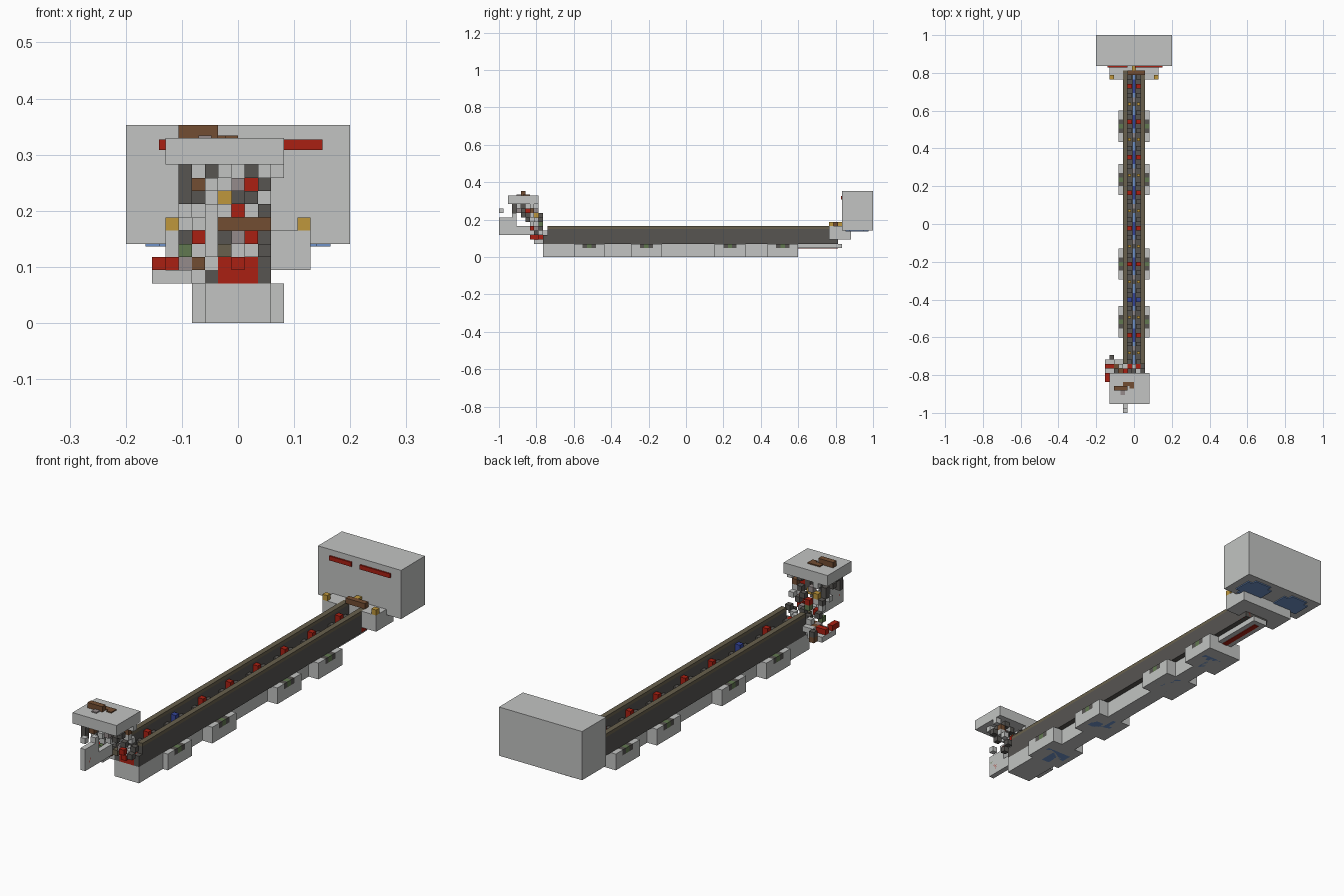
import bpy, bmesh
from mathutils import Matrix, Vector

cube = bpy.data.objects.get("Cube")
if cube:
    bpy.data.objects.remove(cube, do_unlink=True)

U = 2 / 85  # edge of one block

PALETTE = {
    "light_stone": (0.54, 0.55, 0.54),
    "dark_stone": (0.095, 0.09, 0.083),
    "red": (0.40, 0.014, 0.006),
    "brown": (0.17, 0.075, 0.032),
    "gold": (0.52, 0.31, 0.045),
    "green": (0.12, 0.19, 0.08),
    "olive": (0.14, 0.118, 0.075),
    "sky_blue": (0.16, 0.29, 0.58),
    "deep_blue": (0.035, 0.06, 0.32),
    "rose_gray": (0.30, 0.26, 0.26),
}
MATS = {}
for label, rgb in PALETTE.items():
    m = bpy.data.materials.new(label)
    m.use_nodes = True
    m.diffuse_color = (*rgb, 1)
    m.node_tree.nodes["Principled BSDF"].inputs["Base Color"].default_value = (*rgb, 1)
    MATS[label] = m


def part(name, boxes):
    """Boxes are (colour, x range, y range, z range), in block units."""
    bm = bmesh.new()
    used = []
    for colour, xs, ys, zs in boxes:
        if colour not in used:
            used.append(colour)
        lo, hi = (Vector(p) for p in zip(xs, ys, zs))
        mat = Matrix.Translation((lo + hi) * U / 2) @ Matrix.Diagonal((*((hi - lo) * U), 1))
        made = bmesh.ops.create_cube(bm, size=1, matrix=mat)
        for f in {f for v in made["verts"] for f in v.link_faces}:
            f.material_index = used.index(colour)
    mesh = bpy.data.meshes.new(name)
    bm.to_mesh(mesh)
    bm.free()
    for colour in used:
        mesh.materials.append(MATS[colour])
    obj = bpy.data.objects.new(name, mesh)
    bpy.context.collection.objects.link(obj)
    return obj


def cells(colour, x, y, z, x2=None, y2=None, z2=None):
    """Box over whole blocks, from one cell to another, inclusive."""
    x2, y2, z2 = (a if b is None else b for a, b in ((x, x2), (y, y2), (z, z2)))
    return colour, (x - .5, x2 + .5), (y - .5, y2 + .5), (z, z2 + 1)


def both(box):
    """A box and its mirror across the centre."""
    c, (a, b), ys, zs = box
    return [box, (c, (-b, -a), ys, zs)]


# Trough walls with capped rims, and floor
part("trough_walls", both(("dark_stone", (1.5, 2.5), (-31.5, 34.5), (3, 6.4))))
part("trough_rims", both(("olive", (1.5, 2.5), (-31.5, 34.5), (6.4, 7))))
part("trough_floor", [cells("dark_stone", -1, -31, 3, 1, 34)])

# Ice lane and repeated red mechanisms inside the trough
lane = []
for y in range(-31, 34):
    step = (y + 1) % 8
    colour = "deep_blue" if step in (0, 1, 7) else "dark_stone" if step == 4 else "sky_blue"
    lane.append(("rose_gray" if step == 5 else colour, (-.3, .3), (y - .5, y + .5), (4, 4.6)))
    if step == 0:
        kind = "deep_blue" if y == -17 else "red"
        lane += both(cells(kind, 1, y, 4, z2=5))
    if step in (2, 6):
        lane += both(cells("dark_stone", 1, y, 4))
    if step == 4:
        lane += both(("gold", (.7, 1.3), (y - .3, y + .3), (4, 4.7)))
part("trough_lane", lane)

# Foundation spine and four pairs of side supports
part("foundation_spine", [cells("light_stone", -1, -32, 0, 1, 25, 2),
                          cells("light_stone", -1, 26, 2, 1, 35),
                          ("red", (-.5, .5), (25.5, 34.5), (1.9, 2))])
supports, plates = [], []
for y in (-22, -9, 10, 22):
    a, b = y - 3, y + 3
    supports += both(cells("light_stone", 2, a, 0, 3, b, 1))
    for y0, y1 in ((a, a + 1), (b - 1, b)):
        supports += both(cells("light_stone", 2, y0, 2, 3, y1))
    for y0, colour in ((y - 1, "dark_stone"), (y, "green"), (y + 1, "dark_stone")):
        supports += both(cells(colour, 3, y0, 2))
    plates.append(("sky_blue", (-2.5, 2.5), (y - 1, y + 1), (0, .1)))
    plates.append(("sky_blue", (-.8, .8), (y - 3, y + 3), (0, .1)))
part("side_supports", supports)
part("support_bottom_plates", plates)
part("first_support", both(cells("light_stone", 2, -32, 0, 2, -26, 2)))

# Large rear block with red front strips and blue underside patches
part("rear_block", [cells("light_stone", -8, 36, 6, 8, 42, 14)])
part("rear_red_strips", [("red", (-6, -1.5), (35.2, 35.5), (13.1, 13.9)),
                         ("red", (.2, 6.4), (35.2, 35.5), (13.1, 13.9))])
part("rear_bottom_patches",
     both(("sky_blue", (1.5, 7), (37, 40.5), (5.8, 6))) +
     both(("sky_blue", (2.5, 6), (36.2, 41.5), (5.8, 6))))
part("rear_shoulders", both(cells("light_stone", 3, 33, 4, 5, 35, 6)) +
     [cells("light_stone", -5, 36, 4, 5, 37, 5), cells("light_stone", -2, 35, 4, 2, 35, 6)])
part("rear_gold_posts", both(cells("gold", 5, 33, 7)))
part("rear_crossbar", [cells("brown", -1, 34, 7, 2), cells("gold", 0, 35, 7)])
part("rear_red_trim", both(cells("red", 2, 33, 3, 2, 34)))

# Front canopy
part("canopy", [cells("light_stone", -5, -40, 12, 3, -34, 13),
                cells("light_stone", 3, -35, 11)])
part("canopy_ornament", [cells("brown", -4, -37, 14, -2),
                         ("brown", (-2.5, 0), (-36.5, -35.5), (14, 14.2)),
                         ("brown", (-1, 0), (-37, -36.5), (14, 14.2)),
                         ("rose_gray", (-3, -2), (-38.5, -37.5), (14, 14.2))])

# Stepped machine under the canopy: rows from the top down, columns from x = -4
KEY = {"L": "light_stone", "D": "dark_stone", "R": "red", "B": "brown",
       "G": "gold", "N": "green", "O": "olive", "P": "rose_gray"}
ROWS = ["DLDLLDL", "DBDLPRD", "DDLGDDL", "LLDLRLD", "LLN....",
        "DRLDPRD", "NLDOLLD", "BBLRRRD", "NLDRRRD"]
machine = []
for r, row in enumerate(ROWS):
    z = 11 - r
    for c, key in enumerate(row):
        if key == ".":
            continue
        y = -38 + (r * 3) // 4 + (c * 2 + r) % 3
        x = c - 4
        machine.append(cells(KEY[key], x, min(y, -32), z))
        # second, shuffled layer behind the first
        back = row[(c + 2) % len(row)]
        if (c + r) % 2 and back != "." and z > 6:
            machine.append(cells(KEY[back], x, min(y + 2, -33), z))
part("stepped_machine", machine)

# Slim panel reaching out at the front
part("front_panel", [cells("light_stone", -2, -42, 5, -2, -39, 8),
                     cells("light_stone", -2, -39, 9),
                     cells("green", -2, -42, 7),
                     cells("red", -2, -41, 6),
                     cells("light_stone", -2, -42, 10),
                     cells("dark_stone", -4, -39, 9, z2=11),
                     cells("light_stone", -2, -38, 5, -2, -35, 6)])

# Low ledge at the side of the machine
part("side_ledge", [cells("light_stone", -6, -34, 3, -4, -31),
                    cells("red", -6, -35, 4, -6, -34),
                    cells("red", -6, -32, 4, -5),
                    cells("light_stone", -4, -31, 4, -3, -31),
                    cells("rose_gray", -4, -33, 4, -3),
                    cells("dark_stone", -5, -30, 4),
                    cells("brown", -5, -30, 3)])
